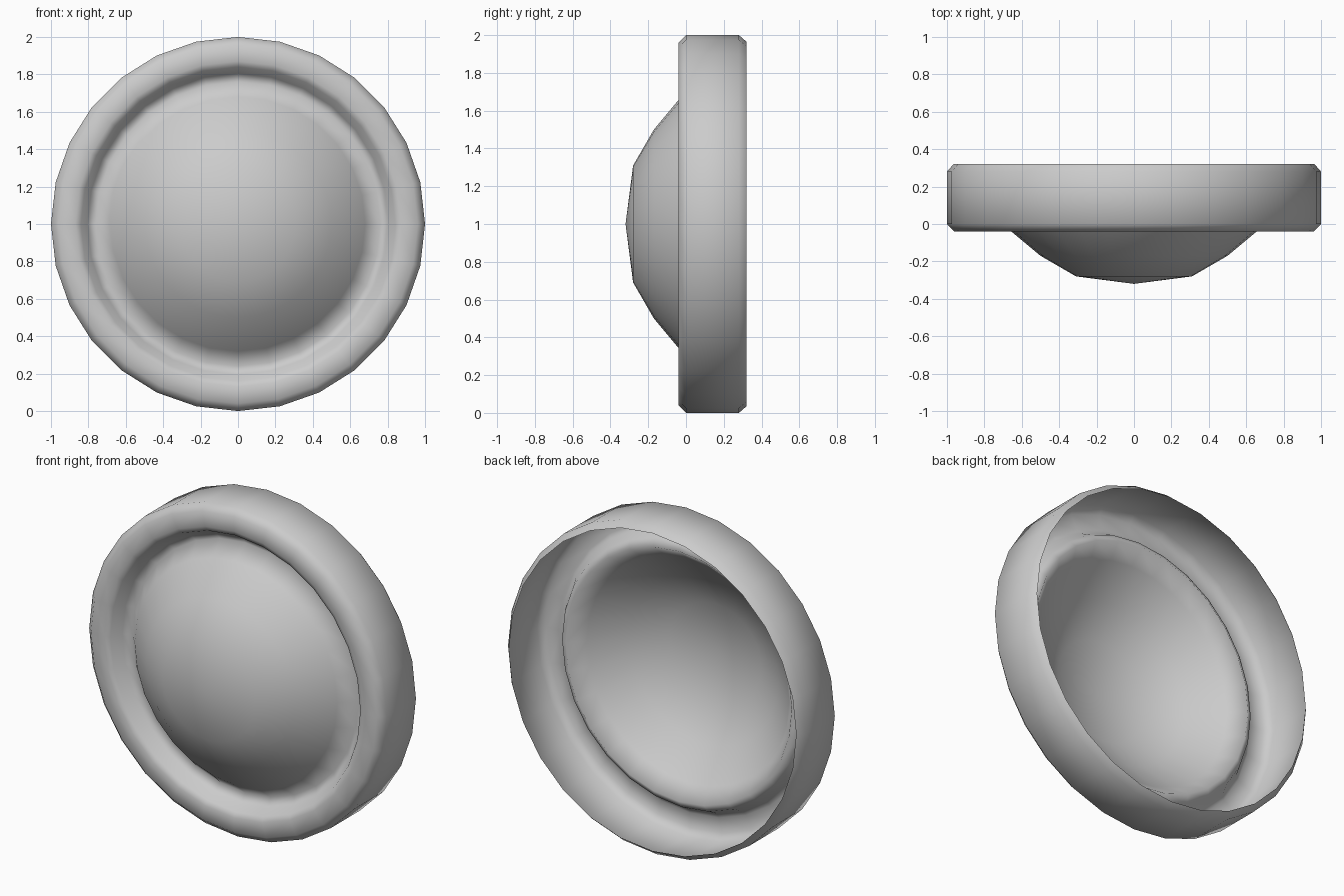
import bpy, bmesh
from math import sin, cos, tau

if "Cube" in bpy.data.objects:
    bpy.data.objects.remove(bpy.data.objects["Cube"])

SIDES = 28
# (radius, y) from dome tip, through the groove, over the rim to the open back
PROFILE = [(0.31, -0.28), (0.50, -0.17), (0.68, -0.02), (0.76, 0.07),
           (0.805, 0.04), (0.84, -0.025), (0.87, -0.04), (0.96, -0.04),
           (1.0, 0.0), (1.0, 0.28), (0.965, 0.32)]

# domed cap: one thin revolved shell, open at the back
bm = bmesh.new()
rings = [[bm.verts.new((r * sin(tau * i / SIDES), y, 1 + r * cos(tau * i / SIDES)))
          for i in range(SIDES)] for r, y in PROFILE]
tip = bm.verts.new((0, -0.32, 1))
for i in range(SIDES):
    j = (i + 1) % SIDES
    bm.faces.new((tip, rings[0][i], rings[0][j]))
    for a, b in zip(rings, rings[1:]):
        bm.faces.new((a[i], b[i], b[j], a[j]))
bmesh.ops.recalc_face_normals(bm, faces=bm.faces)
if sum((f.normal.y for f in bm.faces if f.calc_center_median().y < -0.1)) > 0:
    bmesh.ops.reverse_faces(bm, faces=bm.faces)
for f in bm.faces:
    f.smooth = True
mesh = bpy.data.meshes.new("domed_cap")
bm.to_mesh(mesh)
bm.free()
cap = bpy.data.objects.new("domed_cap", mesh)
bpy.context.collection.objects.link(cap)
